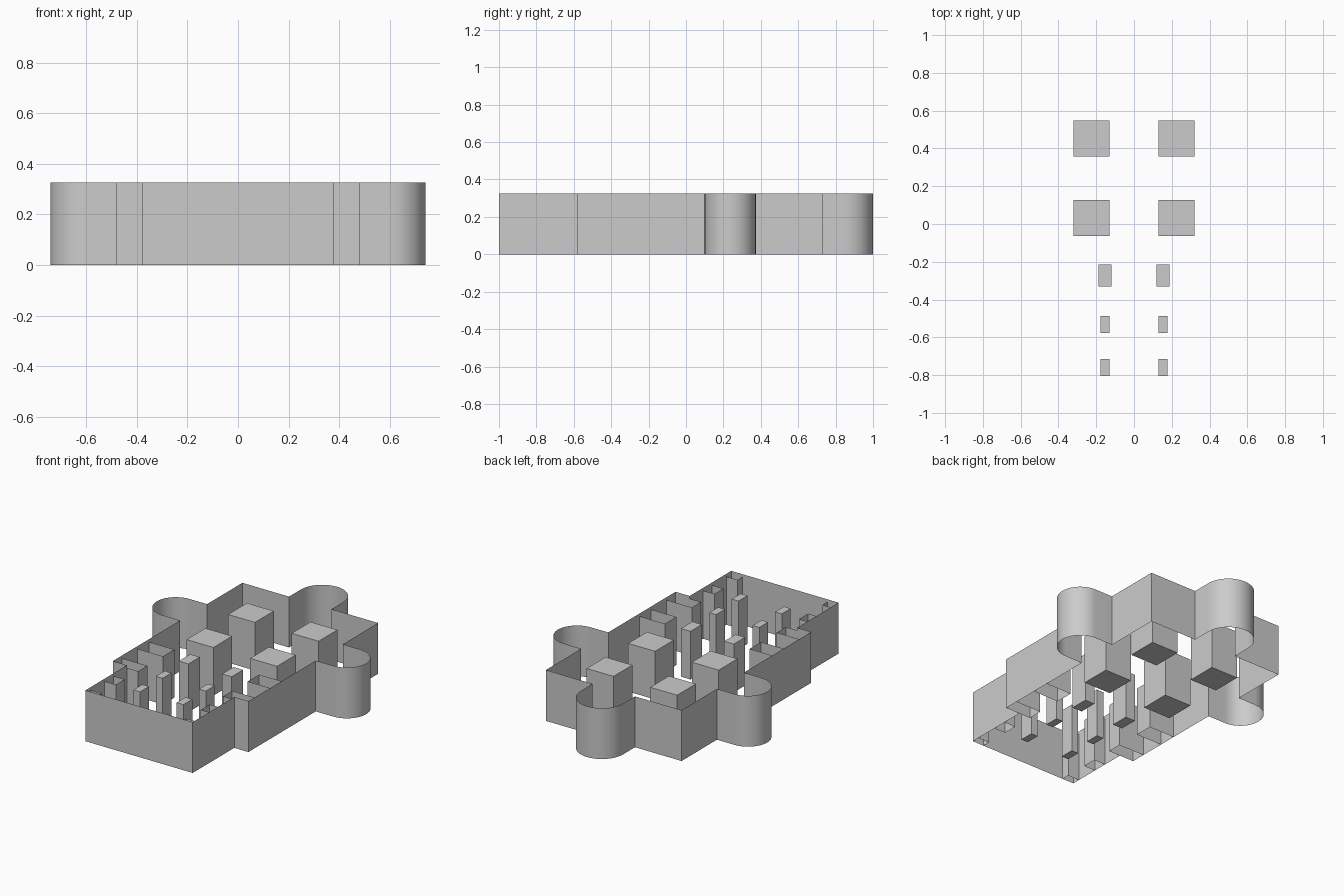
import bpy, bmesh, math

if "Cube" in bpy.data.objects:
    bpy.data.objects.remove(bpy.data.objects["Cube"])

WALL_H, PIER_H = 0.325, 0.308


def make_object(name, bm):
    mesh = bpy.data.meshes.new(name)
    bm.to_mesh(mesh)
    bm.free()
    obj = bpy.data.objects.new(name, mesh)
    bpy.context.collection.objects.link(obj)
    return obj


def sheet(name, points, height, closed=False):
    """Thin upright wall following a plan line."""
    bm = bmesh.new()
    low = [bm.verts.new((x, y, 0)) for x, y in points]
    high = [bm.verts.new((x, y, height)) for x, y in points]
    n = len(points)
    for i in range(n if closed else n - 1):
        j = (i + 1) % n
        bm.faces.new((low[i], low[j], high[j], high[i]))
    return make_object(name, bm)


def block(name, cx, cy, sx, sy, height):
    bm = bmesh.new()
    bmesh.ops.create_cube(bm, size=1)
    for v in bm.verts:
        v.co = (cx + v.co.x * sx, cy + v.co.y * sy, (v.co.z + 0.5) * height)
    return make_object(name, bm)


def arc(cx, cy, r, start, end, steps=24):
    return [(cx + r * math.cos(math.radians(start + (end - start) * i / steps)),
             cy + r * math.sin(math.radians(start + (end - start) * i / steps)))
            for i in range(steps + 1)]


# Outer wall: nave, wider crossing and three stilted round apses
right = [(0.38, -1), (0.38, -0.58), (0.48, -0.58), (0.48, 0.10)]
right += arc(0.605, 0.237, 0.136, -90, 90)
right += [(0.48, 0.373), (0.48, 0.73), (0.15, 0.73)]
right += arc(0, 0.85, 0.15, 0, 90, 12)
left = [(-x, y) for x, y in reversed(right[:-1])]
wall = sheet("outer_wall", right + left, WALL_H, closed=True)
bpy.context.view_layer.objects.active = wall
wall.select_set(True)
bpy.ops.object.shade_smooth_by_angle(angle=math.radians(30))

# Free-standing piers: x, y, width, depth
piers = [(0.225, 0.452, 0.19, 0.19), (0.225, 0.032, 0.19, 0.19),
         (0.153, -0.273, 0.068, 0.115), (0.153, -0.533, 0.048, 0.09),
         (0.153, -0.76, 0.048, 0.09)]
# Open wall piers: wall x, inner x, front y, back y
pilasters = [(0.48, 0.30, -0.33, -0.215), (0.48, 0.30, -0.58, -0.488),
             (0.38, 0.30, -0.805, -0.715), (0.38, 0.30, -1.0, -0.95)]
for s, side in ((1, "right"), (-1, "left")):
    for i, (x, y, w, d) in enumerate(piers):
        block(f"pier_{side}_{i}", s * x, y, w, d, PIER_H)
    for i, (xo, xi, y0, y1) in enumerate(pilasters):
        sheet(f"wall_pier_{side}_{i}",
              [(s * xo, y0), (s * xi, y0), (s * xi, y1), (s * xo, y1)], PIER_H)
